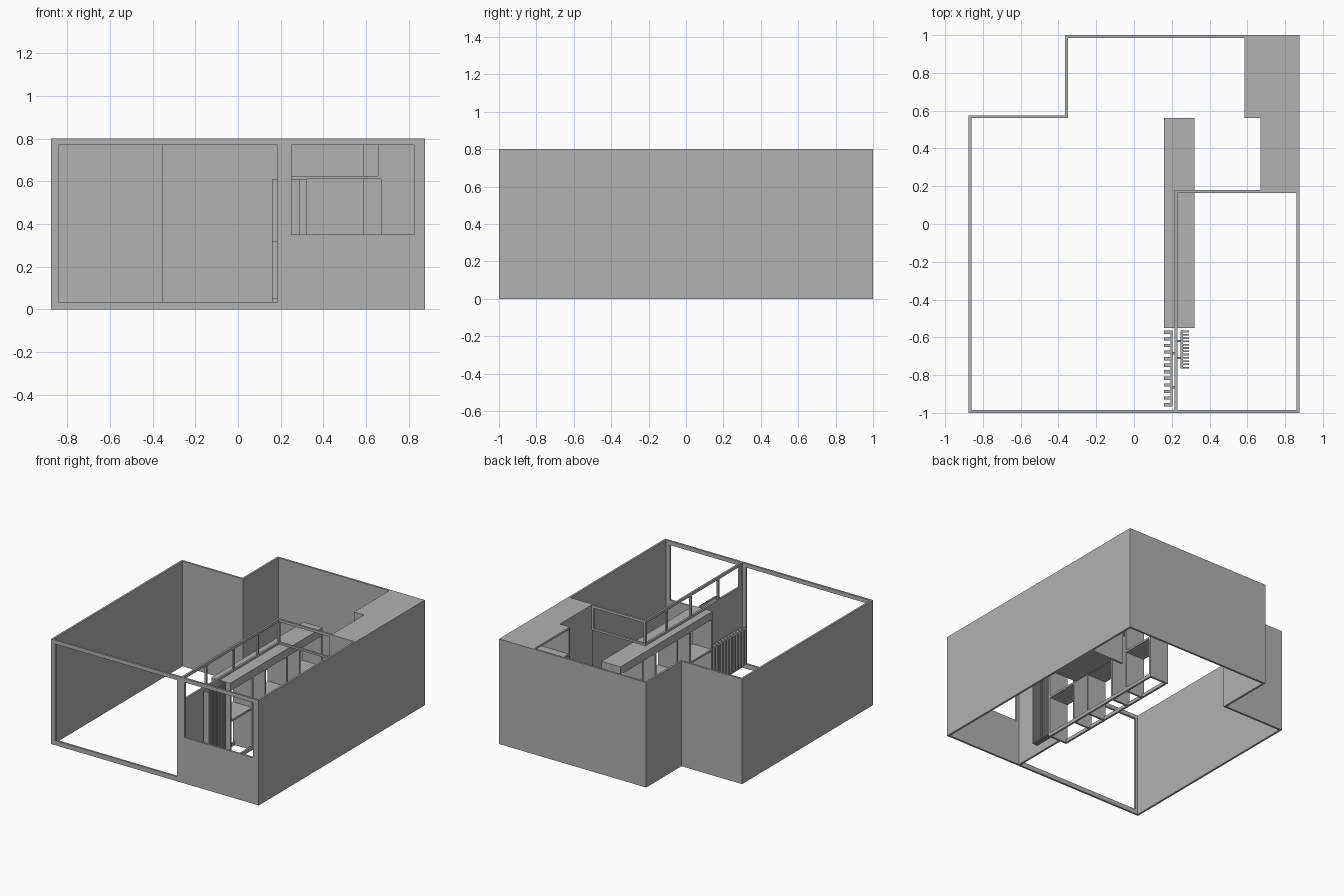
import bpy
import bmesh

cube = bpy.data.objects.get("Cube")
if cube:
    bpy.data.objects.remove(cube, do_unlink=True)

# Single plaster grey
GREY = (0.445, 0.445, 0.445, 1)
mat = bpy.data.materials.new("plaster_grey")
mat.use_nodes = True
mat.diffuse_color = GREY
mat.node_tree.nodes["Principled BSDF"].inputs["Base Color"].default_value = GREY

H = 0.8      # wall height
T = 0.015    # wall thickness


def build(name, boxes):
    """One object from boxes given as (x0, x1, y0, y1, z0, z1)."""
    bm = bmesh.new()
    for x0, x1, y0, y1, z0, z1 in boxes:
        verts = bmesh.ops.create_cube(bm, size=1)["verts"]
        for v in verts:
            v.co.x = x1 if v.co.x > 0 else x0
            v.co.y = y1 if v.co.y > 0 else y0
            v.co.z = z1 if v.co.z > 0 else z0
    mesh = bpy.data.meshes.new(name)
    bm.to_mesh(mesh)
    bm.free()
    mesh.materials.append(mat)
    obj = bpy.data.objects.new(name, mesh)
    bpy.context.collection.objects.link(obj)
    return obj


# Outer room walls
XW, XS, YS = 0.875, -0.365, 0.575
build("left_wall", [(XW - T, XW, -1, 1, 0, H)])
build("back_wall", [(XS, XW - T, 1 - T, 1, 0, H)])
build("step_side_wall", [(XS, XS + T, YS - T, 1 - T, 0, H)])
build("step_back_wall", [(-XW, XS, YS - T, YS, 0, H)])
build("right_wall", [(-XW, -XW + T, -1, YS - T, 0, H)])

# Front wall: large opening on one side, window on the other
F0, F1 = -1, -1 + T
build("front_wall", [
    (-XW + T, -0.84, F0, F1, 0, H),
    (-0.84, 0.185, F0, F1, 0, 0.035),
    (-0.84, 0.185, F0, F1, 0.77, H),
    (0.185, 0.25, F0, F1, 0, H),
    (0.25, 0.825, F0, F1, 0, 0.35),
    (0.25, 0.825, F0, F1, 0.77, H),
    (0.825, XW - T, F0, F1, 0, H),
])

# Inner partition, solid beside the radiators, glazing frame above
PX0, PX1, PY0, PY1 = 0.215, 0.23, 0.165, 0.18
SILL, HEAD = 0.625, 0.78
build("partition_panel", [(PX0, PX1, F1, -0.55, 0, 0.61)])
frame = [
    (PX0, PX1, F1, PY1, 0.61, SILL),
    (PX0, PX1, F1, PY1, HEAD, H),
    (PX1, 0.67, PY0, PY1, 0.61, SILL),
    (PX1, 0.67, PY0, PY1, HEAD, H),
    (0.655, 0.67, PY0, PY1, SILL, HEAD),
]
for y in (F1, -0.71, -0.38, -0.09, PY0):
    frame.append((PX0, PX1, y, y + T, SILL, HEAD))
build("partition_window_frame", frame)

# Solid shaft and open closet in the back corner
build("corner_shaft", [(0.67, XW - T, 0.165, 0.56, 0, H)])
build("closet_side_wall", [(0.585, XW - T, 0.56, 0.575, 0, H)])
build("closet_ceiling", [(0.585, XW - T, 0.575, 1 - T, H - T, H)])
build("closet_shelf", [(0.585, XW - T, 0.575, 1 - T, 0.585, 0.6)])

# Open shelf unit: three boxes with gaps under one long top
CX0, CX1, CY0, CY1 = 0.16, 0.32, -0.55, 0.56
build("shelf_unit_top", [(CX0, CX1, CY0, CY1, 0.55, 0.61)])
build("shelf_unit_base_rails", [
    (CX0, CX0 + T, CY0, CY1, 0, 0.025),
    (CX1 - T, CX1, CY0, CY1, 0, 0.025),
])
unit = (CY1 - CY0) / 8
panels, shelves = [], []
for i in range(3):
    y0 = CY0 + 3 * unit * i
    y1 = y0 + 2 * unit
    panels += [(CX0, CX1, y0, y0 + T, 0, 0.55), (CX0, CX1, y1 - T, y1, 0, 0.55)]
    shelves.append((CX0, CX1, y0 + T, y1 - T, 0.31, 0.325))
build("shelf_unit_panels", panels)
build("shelf_unit_shelves", shelves)


def radiator(name, back, wall, tip, y0, y1, z0, z1, fins, stubs):
    """Back plate with a row of fins and short wall brackets."""
    def span(a, b):
        return (min(a, b), max(a, b))
    inner, outer = back
    boxes = [(*span(inner, outer), y0, y1, z0, z1)]
    pitch = (y1 - y0) / (fins - 0.5)
    for i in range(fins):
        y = y0 + i * pitch
        boxes.append((*span(outer, tip), y, y + pitch / 2, z0, z1))
    for y in stubs:
        for z in (z0 + 0.03, z1 - 0.045):
            boxes.append((*span(wall, inner), y, y + 0.012, z, z + T))
    build(name, boxes)


# Radiators on both sides of the partition
radiator("low_radiator", (0.205, 0.192), PX0, 0.16, -0.965, -0.565, 0.05, 0.32, 12, (-0.87, -0.69))
radiator("tall_radiator", (0.247, 0.26), PX1, 0.29, -0.765, -0.565, 0.05, 0.61, 12, (-0.715, -0.625))
